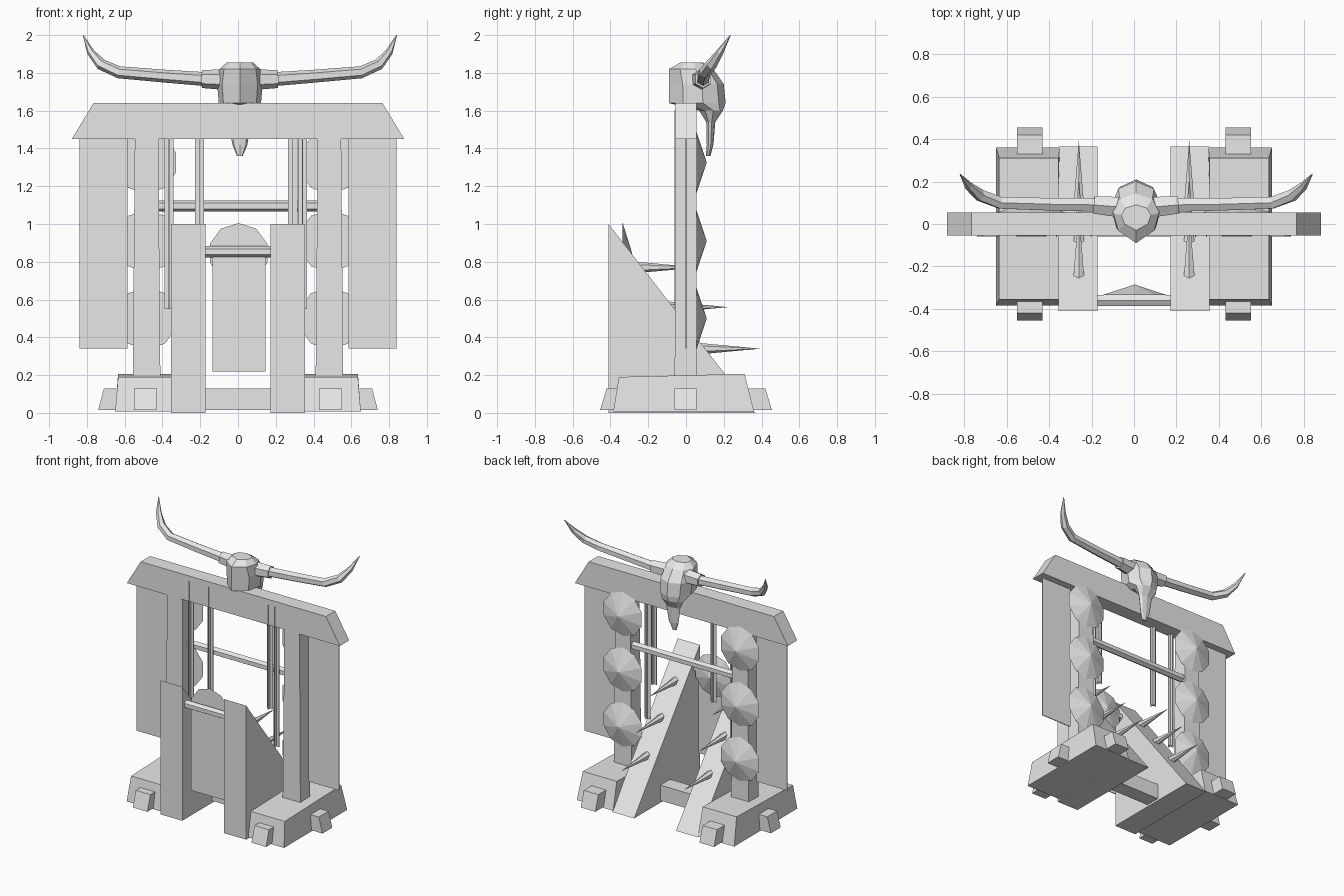
import bpy, bmesh, math
from mathutils import Vector, Matrix

if "Cube" in bpy.data.objects:
    bpy.data.objects.remove(bpy.data.objects["Cube"])

grey = bpy.data.materials.new("plain_grey")
grey.diffuse_color = (0.8, 0.8, 0.8, 1)
grey.use_nodes = True
grey.node_tree.nodes["Principled BSDF"].inputs["Base Color"].default_value = grey.diffuse_color


def finish(name, bm):
    bmesh.ops.recalc_face_normals(bm, faces=bm.faces)
    me = bpy.data.meshes.new(name)
    bm.to_mesh(me)
    bm.free()
    me.materials.append(grey)
    ob = bpy.data.objects.new(name, me)
    bpy.context.collection.objects.link(ob)
    return ob


def loft(name, rings):
    """Skin a list of equal-length closed rings and cap both ends."""
    bm = bmesh.new()
    vs = [[bm.verts.new(p) for p in r] for r in rings]
    n = len(rings[0])
    for a, b in zip(vs, vs[1:]):
        for i in range(n):
            j = (i + 1) % n
            bm.faces.new((a[i], a[j], b[j], b[i]))
    bm.faces.new(vs[0])
    bm.faces.new(vs[-1])
    return finish(name, bm)


def rect(x0, x1, y0, y1, z):
    return [(x0, y0, z), (x1, y0, z), (x1, y1, z), (x0, y1, z)]


def box(name, x0, x1, y0, y1, z0, z1):
    return loft(name, [rect(x0, x1, y0, y1, z0), rect(x0, x1, y0, y1, z1)])


def prism_x(name, profile, x0, x1):
    return loft(name, [[(x, y, z) for y, z in profile] for x in (x0, x1)])


def prism_y(name, profile, y0, y1):
    return loft(name, [[(x, y, z) for x, z in profile] for y in (y0, y1)])


def cone_y(name, loc, r, depth, sides):
    """Cone whose base sits at loc and whose point faces +y."""
    bm = bmesh.new()
    m = Matrix.Translation(loc) @ Matrix.Rotation(-math.pi / 2, 4, 'X') @ Matrix.Translation((0, 0, depth / 2))
    bmesh.ops.create_cone(bm, cap_ends=True, segments=sides, radius1=r, radius2=0, depth=depth, matrix=m)
    return finish(name, bm)


def tube(name, path, sides=6):
    """Tapered tube through (x, y, z, radius) points."""
    pts = [Vector(p[:3]) for p in path]
    rings = []
    for i, p in enumerate(pts):
        d = (pts[min(i + 1, len(pts) - 1)] - pts[max(i - 1, 0)]).normalized()
        u = d.cross(Vector((0, 1, 0))).normalized()
        v = d.cross(u)
        rings.append([p + path[i][3] * (math.cos(a) * u + math.sin(a) * v)
                      for a in (math.tau * k / sides for k in range(sides))])
    return loft(name, rings)


# Top beam with slanted ends, and the bottom cross beam
prism_y("top_beam", [(-.88, 1.45), (.88, 1.45), (.765, 1.64), (-.765, 1.64)], -.055, .055)
prism_y("bottom_cross_beam", [(-.74, .015), (.74, .015), (.71, .13), (-.71, .13)], -.06, .055)

for s, side in ((-1, "left"), (1, "right")):
    # Stone base, foot beam and post
    xs = sorted((s * .35, s * .65))
    xt = sorted((s * .355, s * .635))
    top = [(x, y, .19 if y < 0 else .207) for x, y, z in rect(*xt, -.355, .31, 0)]
    loft(side + "_base", [rect(*xs, -.385, .36, .008), top])
    prism_x(side + "_foot_beam", [(-.455, .015), (.455, .015), (.42, .13), (-.42, .13)],
            s * .49 - .06, s * .49 + .06)
    c = s * .484
    loft(side + "_post", [rect(c - .073, c + .073, -.06, .055, .18),
                          rect(c - .062, c + .062, -.055, .055, 1.46)])
    # Hanging cloth beside the post
    x0, x1 = sorted((s * .585, s * .838))
    box(side + "_cloth", x0, x1, -.003, .003, .34, 1.46)
    # Round shields on the back of the post
    for i, z in enumerate((.5, .91, 1.325)):
        cone_y(f"{side}_shield_{i + 1}", (c, .055, z), .165, .055, 10)
    # Sloped brace with spikes
    prism_x(side + "_brace", [(-.41, 0), (.365, 0), (-.41, 1.0)], s * .173, s * .355)
    for i, (y, z) in enumerate(((-.26, .77), (-.1, .56), (.07, .34))):
        cone_y(f"{side}_spike_{i + 1}", (s * .26, y, z), .03, .325, 6)

# Chains: crossed strips hung from the beam
for i, (x, z) in enumerate(((-.365, .55), (-.203, .82), (.29, .82), (.342, .55))):
    box(f"chain_{i + 1}_wide", x - .024, x + .024, -.037, -.033, z, 1.6)
    box(f"chain_{i + 1}_deep", x - .002, x + .002, -.062, -.012, z, 1.6)

# Cross bars, front board and front shield
tube("back_bar", [(-.43, .02, 1.095, .03), (.43, .02, 1.095, .03)])
tube("front_bar", [(-.175, -.36, .853, .03), (.175, -.36, .853, .03)])
box("front_board", -.135, .145, -.363, -.357, .22, .85)
cone_y("front_shield", (.003, -.335, .845), .16, .05, 10)

# Skull facing backwards: z, front y, back y, half width
CX = .01
rings = []
for z, yf, yb, w in ((1.36, .105, .13, .015), (1.42, .11, .145, .04), (1.54, .107, .155, .058),
                     (1.6, .07, .195, .09), (1.64, -.09, .21, .112), (1.74, -.09, .2, .12),
                     (1.82, -.09, .145, .108), (1.855, -.03, .09, .07)):
    d = yb - yf
    half = [(w * .78, yf + d * .25), (w, yf + d * .6), (w * .7, yf + d * .88)]
    loop = [(0, yf)] + half + [(0, yb)] + [(-x, y) for x, y in reversed(half)]
    rings.append([(CX + x, y, z) for x, y in loop])
loft("skull", rings)

# Horns with their sockets
for s, side in ((-1, "left"), (1, "right")):
    tube(side + "_horn_socket", [(CX + s * .08, .08, 1.765, .055), (CX + s * .2, .09, 1.767, .047)])
    tube(side + "_horn", [(CX + s * x, y, z, r) for x, y, z, r in (
        (.17, .09, 1.766, .037), (.4, .093, 1.783, .034), (.64, .1, 1.803, .032),
        (.735, .135, 1.845, .03), (.79, .18, 1.91, .02), (.83, .235, 2.0, .002))])
